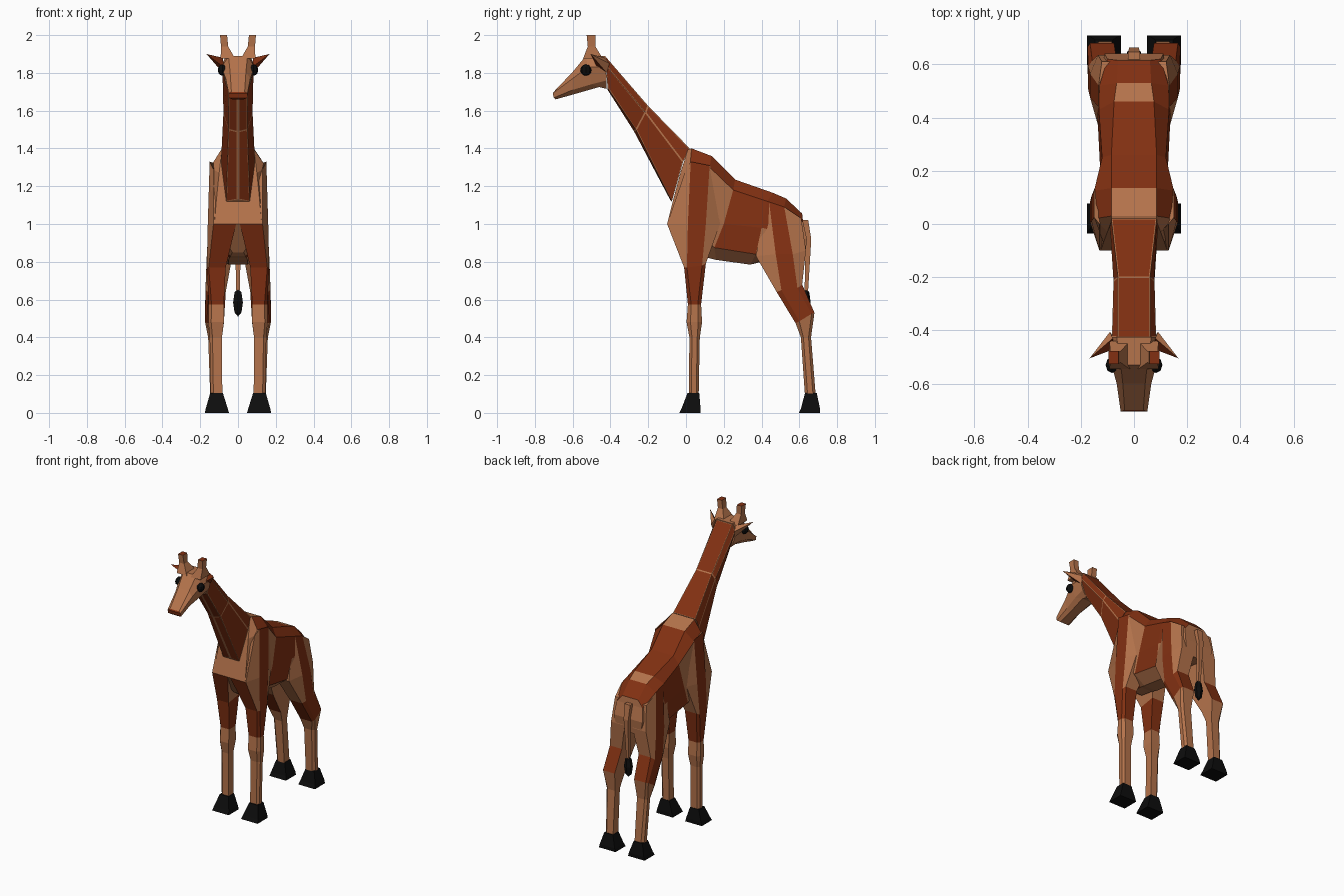
import bpy, bmesh, math
from mathutils import Vector

if "Cube" in bpy.data.objects:
    bpy.data.objects.remove(bpy.data.objects["Cube"])


def material(name, rgb):
    m = bpy.data.materials.new(name)
    m.diffuse_color = (*rgb, 1)
    m.use_nodes = True
    m.node_tree.nodes["Principled BSDF"].inputs["Base Color"].default_value = m.diffuse_color
    return m


MATS = [material("tan_hide", (0.46, 0.172, 0.071)),
        material("brown_patch", (0.225, 0.030, 0.006)),
        material("black_hoof", (0.004, 0.004, 0.004))]
TAN, BROWN, BLACK = 0, 1, 2


def finish(name, bm, mirror=False):
    bmesh.ops.recalc_face_normals(bm, faces=bm.faces[:])
    me = bpy.data.meshes.new(name)
    bm.to_mesh(me)
    bm.free()
    for m in MATS:
        me.materials.append(m)
    ob = bpy.data.objects.new(name, me)
    bpy.context.collection.objects.link(ob)
    if mirror:
        mod = ob.modifiers.new("mirror", 'MIRROR')
        mod.use_axis[0] = True
        mod.use_mirror_merge = False
    return ob


def loft(name, rings, colour, caps=(TAN, TAN), mirror=False, inset=0.0, split_caps=False):
    """Skin a list of point rings; colour(segment, side) picks the material."""
    bm = bmesh.new()
    vs = [[bm.verts.new(p) for p in r] for r in rings]
    n = len(rings[0])
    for i in range(len(vs) - 1):
        for k in range(n):
            j = (k + 1) % n
            f = bm.faces.new((vs[i][k], vs[i][j], vs[i + 1][j], vs[i + 1][k]))
            f.material_index = colour(i, k)
    for ring, mat in zip((vs[0], vs[-1]), caps):
        if split_caps:      # strips between left and right points
            strips = [(ring[k], ring[k + 1], ring[n - 2 - k], ring[n - 1 - k])
                      for k in range(n // 2 - 1)]
        else:
            strips = [ring]
        for s in strips:
            bm.faces.new(s).material_index = mat
    if inset:               # pale seam around each patch
        bmesh.ops.recalc_face_normals(bm, faces=bm.faces[:])
        dark = [f for f in bm.faces if f.material_index == BROWN]
        rim = bmesh.ops.inset_individual(bm, faces=dark, thickness=inset)
        for f in rim["faces"]:
            f.material_index = TAN
    return finish(name, bm, mirror)


def sym(half):
    """Right half of a section, top to bottom, closed with its mirror."""
    return half + [(-x, y, z) for x, y, z in reversed(half)]


def fold(k, n):
    """Side number shared by left and right; -1 is the top."""
    return -1 if k == n - 1 else min(k, n - 2 - k)


# Torso: sections from chest to rump
torso = [
    [(.085, .01, 1.395), (.10, -.03, 1.27), (.115, -.07, 1.12), (.125, -.10, 1.0), (.03, .0, .85)],
    [(.085, .03, 1.40), (.148, .02, 1.30), (.145, .01, 1.1), (.14, .0, .95), (.04, .03, .83)],
    [(.085, .135, 1.36), (.15, .125, 1.30), (.145, .11, 1.1), (.14, .10, .93), (.045, .12, .82)],
    [(.085, .26, 1.235), (.12, .25, 1.18), (.127, .20, 1.0), (.12, .15, .875), (.05, .16, .81)],
    [(.075, .46, 1.165), (.132, .43, 1.12), (.137, .40, .98), (.12, .37, .84), (.05, .34, .785)],
    [(.065, .53, 1.135), (.13, .52, 1.09), (.135, .54, .95), (.125, .53, .83), (.045, .48, .83)],
    [(.06, .615, 1.055), (.10, .62, 1.01), (.11, .64, .92), (.09, .63, .82), (.03, .57, .82)]]
TORSO_DARK = {(1, 0), (1, 1), (1, 2), (1, 3), (2, -1), (2, 0), (3, -1), (3, 0),
              (3, 1), (3, 2), (4, 0), (4, 1), (5, -1), (5, 0)}
loft("torso", [sym(h) for h in torso],
     lambda i, k: BROWN if (i, fold(k, 10)) in TORSO_DARK else TAN, split_caps=True)

# Neck with seamed patches and a thin pale line down the throat
neck = [
    [(.085, .02, 1.40), (.09, -.015, 1.33), (.062, -.075, 1.12), (.004, -.085, 1.13)],
    [(.06, -.20, 1.625), (.077, -.215, 1.59), (.05, -.265, 1.50), (.004, -.275, 1.49)],
    [(.06, -.425, 1.885), (.083, -.425, 1.84), (.05, -.415, 1.72), (.004, -.415, 1.71)]]
loft("neck", [sym(h) for h in neck],
     lambda i, k: TAN if fold(k, 8) == 3 else BROWN, inset=.006, split_caps=True)

# Head tapering to a dark-tipped muzzle
head = [
    [(.065, -.425, 1.89), (.09, -.425, 1.83), (.07, -.42, 1.76), (.04, -.42, 1.715)],
    [(.05, -.53, 1.89), (.087, -.52, 1.83), (.066, -.50, 1.74), (.04, -.46, 1.725)],
    [(.042, -.60, 1.805), (.065, -.60, 1.77), (.052, -.60, 1.71), (.03, -.60, 1.685)],
    [(.035, -.70, 1.70), (.05, -.705, 1.692), (.05, -.70, 1.668), (.03, -.69, 1.66)]]
loft("head", [sym(h) for h in head], lambda i, k: TAN, caps=(TAN, BROWN), split_caps=True)


def box_ring(x0, x1, y0, y1, z):
    return [(x0, y0, z), (x1, y0, z), (x1, y1, z), (x0, y1, z)]


# Horns with dark tops
loft("horns", [box_ring(.015, .092, -.545, -.44, 1.875), box_ring(.052, .09, -.52, -.48, 1.94),
               box_ring(.058, .095, -.526, -.478, 2.0)],
     lambda i, k: TAN, caps=(TAN, BROWN), mirror=True)

# Ears: slim spikes with a dark inner face
bm = bmesh.new()
tip = bm.verts.new((.167, -.505, 1.90))
base = [bm.verts.new(p) for p in ((.075, -.47, 1.83), (.08, -.42, 1.80),
                                  (.09, -.405, 1.85), (.08, -.43, 1.88))]
bm.faces.new(base)
for k in range(4):
    f = bm.faces.new((base[k], base[(k + 1) % 4], tip))
    f.material_index = BROWN if k in (0, 3) else TAN
finish("ears", bm, mirror=True)

# Eyes
bm = bmesh.new()
bmesh.ops.create_uvsphere(bm, u_segments=8, v_segments=6, radius=.03)
for v in bm.verts:
    v.co = Vector((v.co.x * .8, v.co.y, v.co.z)) + Vector((.083, -.53, 1.815))
for f in bm.faces:
    f.material_index = BLACK
finish("eyes", bm, mirror=True)


def leg_ring(xin, xout, chamfer, yz):
    """Four points on the outer side and two on the inner side."""
    outer = [(xout - (chamfer if k in (0, 3) else 0), y, z) for k, (y, z) in enumerate(yz)]
    return outer + [(xin, *yz[3]), (xin, *yz[0])]


def flat(y0, y1, z):
    d = (y1 - y0) * .25
    return [(y0, z), (y0 + d, z), (y1 - d, z), (y1, z)]


# Front legs: shoulder, knee, shin
front = [
    leg_ring(.03, .15, .02, [(.0, 1.29), (.025, 1.33), (.125, 1.31), (.15, 1.27)]),
    leg_ring(.01, .16, .03, [(-.10, 1.0), (.01, 1.0), (.105, 1.0), (.18, 1.0)]),
    leg_ring(.065, .165, .01, [(-.01, .77), (.005, .77), (.085, .78), (.105, .79)]),
    leg_ring(.075, .155, .015, flat(.01, .08, .575)),
    leg_ring(.075, .157, .015, flat(.003, .085, .48)),
    leg_ring(.085, .15, .015, flat(.018, .073, .40)),
    leg_ring(.083, .145, .015, flat(.015, .067, .09))]
loft("front_legs", front,
     lambda i, k: BROWN if i == 2 or (i < 2 and k == 1) or (i == 1 and k == 5) else TAN,
     mirror=True)

# Hind legs: haunch, hock, shank
hind = [
    leg_ring(.03, .133, .012, [(.42, 1.09), (.44, 1.115), (.52, 1.09), (.61, 1.03)]),
    leg_ring(.03, .165, .03, [(.37, .83), (.475, .84), (.565, .84), (.635, .86)]),
    leg_ring(.065, .172, .015, [(.48, .64), (.505, .65), (.59, .66), (.615, .68)]),
    leg_ring(.075, .175, .01, [(.58, .475), (.60, .485), (.665, .525), (.68, .53)]),
    leg_ring(.085, .158, .015, flat(.608, .662, .40)),
    leg_ring(.083, .147, .015, flat(.63, .687, .09))]
loft("hind_legs", hind,
     lambda i, k: BROWN if (i < 2 and k == 1) or (i == 2 and k != 4) else TAN, mirror=True)

# Hooves
for name, y in (("front_hooves", -.035), ("hind_hooves", .597)):
    top = y + (.043 if y < 0 else .033)
    loft(name, [box_ring(.048, .176, y, y + .112, 0), box_ring(.055, .17, y + .012, y + .112, .025),
                box_ring(.08, .147, top, top + .062, .105)],
         lambda i, k: BLACK, caps=(BLACK, BLACK), mirror=True)


def tail_ring(w, y, z):
    return [(-w, y - w, z), (w, y - w, z), (w, y + w, z), (-w, y + w, z)]


# Tail and its tuft
loft("tail", [tail_ring(.022, .625, 1.02), tail_ring(.018, .645, .92),
              tail_ring(.013, .643, .80), tail_ring(.009, .637, .64)], lambda i, k: TAN)
bm = bmesh.new()
bmesh.ops.create_uvsphere(bm, u_segments=6, v_segments=4, radius=1)
for v in bm.verts:
    v.co = Vector((v.co.x * .03, v.co.y * .025 + .635, v.co.z * .075 + .585))
for f in bm.faces:
    f.material_index = BLACK
finish("tail_tuft", bm)
